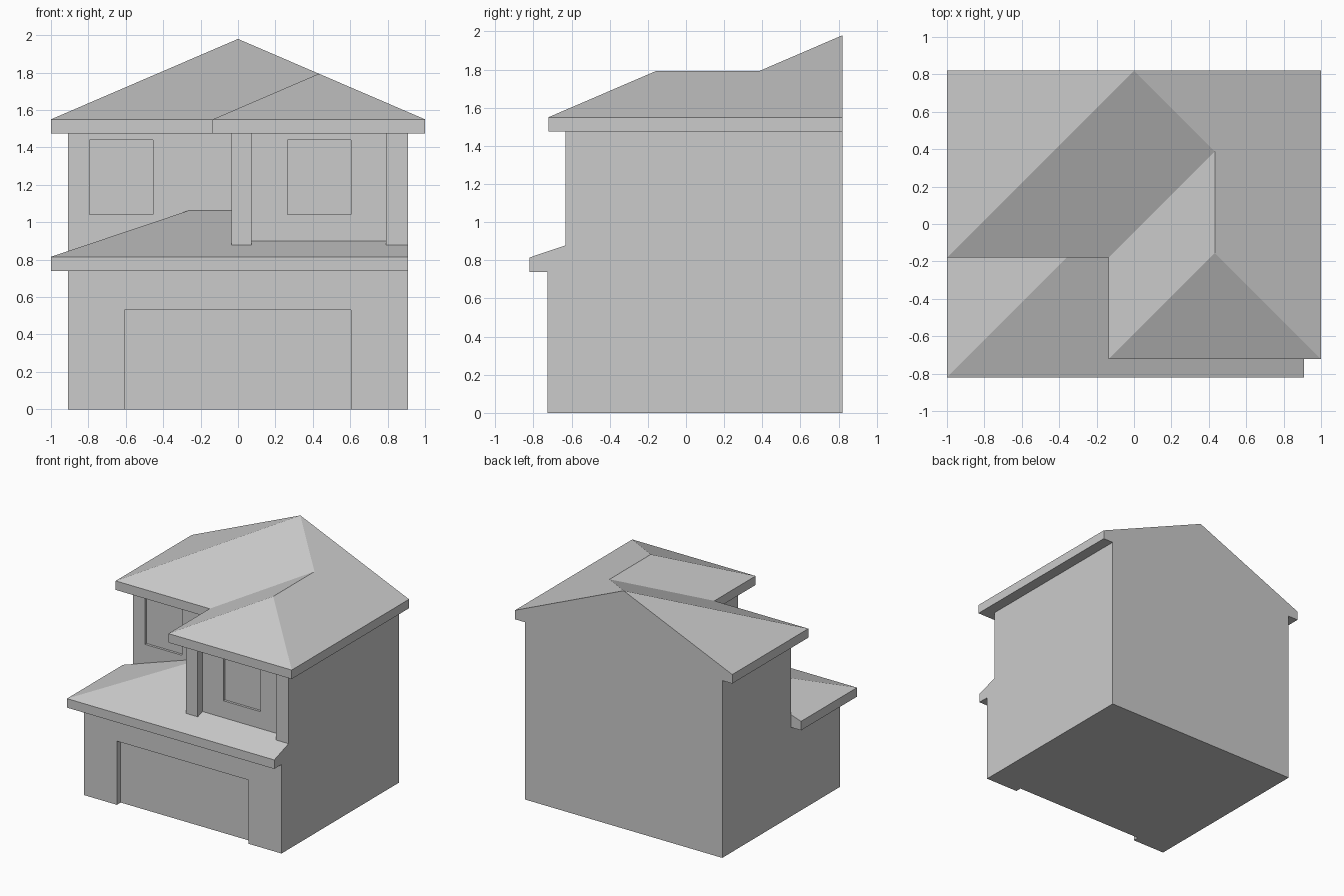
import bpy, bmesh, math

if "Cube" in bpy.data.objects:
    bpy.data.objects.remove(bpy.data.objects["Cube"])


def finish(name, bm):
    bmesh.ops.recalc_face_normals(bm, faces=bm.faces)
    me = bpy.data.meshes.new(name)
    bm.to_mesh(me)
    bm.free()
    ob = bpy.data.objects.new(name, me)
    bpy.context.collection.objects.link(ob)
    return ob


def prism(name, outline, z0, z1):
    """Extrude a flat outline upwards."""
    bm = bmesh.new()
    f = bm.faces.new([bm.verts.new((x, y, z0)) for x, y in outline])
    ext = bmesh.ops.extrude_face_region(bm, geom=[f])
    bmesh.ops.translate(bm, vec=(0, 0, z1 - z0),
                        verts=[v for v in ext["geom"] if isinstance(v, bmesh.types.BMVert)])
    return finish(name, bm)


def box(name, x0, x1, y0, y1, z0, z1):
    return prism(name, [(x0, y0), (x1, y0), (x1, y1), (x0, y1)], z0, z1)


def hull(name, points):
    """Solid convex roof from its corner points."""
    bm = bmesh.new()
    for p in points:
        bm.verts.new(p)
    bmesh.ops.convex_hull(bm, input=bm.verts[:])
    bmesh.ops.dissolve_limit(bm, angle_limit=math.radians(1), verts=bm.verts[:], edges=bm.edges[:])
    return finish(name, bm)


def cut(target, *dims):
    """Carve a box-shaped recess."""
    cutter = box(target.name + "_cutter", *dims)
    cutter.hide_render = True
    cutter.hide_set(True)
    mod = target.modifiers.new("recess", "BOOLEAN")
    mod.operation, mod.solver, mod.object = "DIFFERENCE", "EXACT", cutter


W, BACK = 0.908, 0.82                  # half width of walls, back wall
WALL, BAY, BAY_X = -0.085, -0.57, -0.035  # upper wall, bay wall, bay left side
EAVE0, EAVE1, PITCH = 1.475, 1.55, 0.43   # main fascia and slope
LOW0, LOW1, LOW_PITCH = 0.74, 0.815, 0.336  # lower fascia and slope

# Ground floor with recessed garage door
ground = box("ground_floor", -W, W, -0.725, BACK, 0, LOW0)
cut(ground, -0.607, 0.605, -0.9, -0.675, -0.1, 0.53)

# L-shaped upper floor with two recessed windows
upper = prism("upper_floor", [(-W, WALL), (BAY_X, WALL), (BAY_X, BAY), (W, BAY),
                              (W, BACK), (-W, BACK)], LOW0, EAVE0)
for x, y in ((-0.795, WALL), (0.265, BAY)):
    cut(upper, x, x + 0.34, y - 0.1, y + 0.02, 1.04, 1.44)

# Corner pillars of the bay
for name, x0, x1 in (("left_pillar", BAY_X, 0.072), ("right_pillar", 0.792, W)):
    box(name, x0, x1, -0.632, BAY, 0.878, EAVE0)

# Lower roof, hipped on the left and flush with the wall on the right
f, run = -0.82, WALL + 0.82
ridge = LOW1 + LOW_PITCH * run
corners = [(-1, f), (W, f), (-1, WALL)]
hull("lower_roof",
     [(x, y, z) for x, y in corners for z in (LOW0, LOW1)]
     + [(W, BAY, LOW0), (BAY_X, WALL, LOW0), (W, BAY, LOW1 + LOW_PITCH * (BAY - f)),
        (BAY_X, WALL, ridge), (-1 + run, WALL, ridge)])

# Main roof: hipped in front, gable at the back
front = BACK - 1.0
hull("main_roof", [(x, y, z) for x in (-1, 1) for y in (front, BACK) for z in (EAVE0, EAVE1)]
     + [(0, BACK, EAVE1 + PITCH)])

# Bay roof: hipped in front, running back into the main roof
bx, by = -0.135, -0.722
half = (1 - bx) / 2
top = EAVE1 + PITCH * half
hull("bay_roof", [(x, y, z) for x in (bx, 1) for y in (by, front) for z in (EAVE0, EAVE1)]
     + [(1 - half, by + half, top), (1 - half, front + half, top)])
